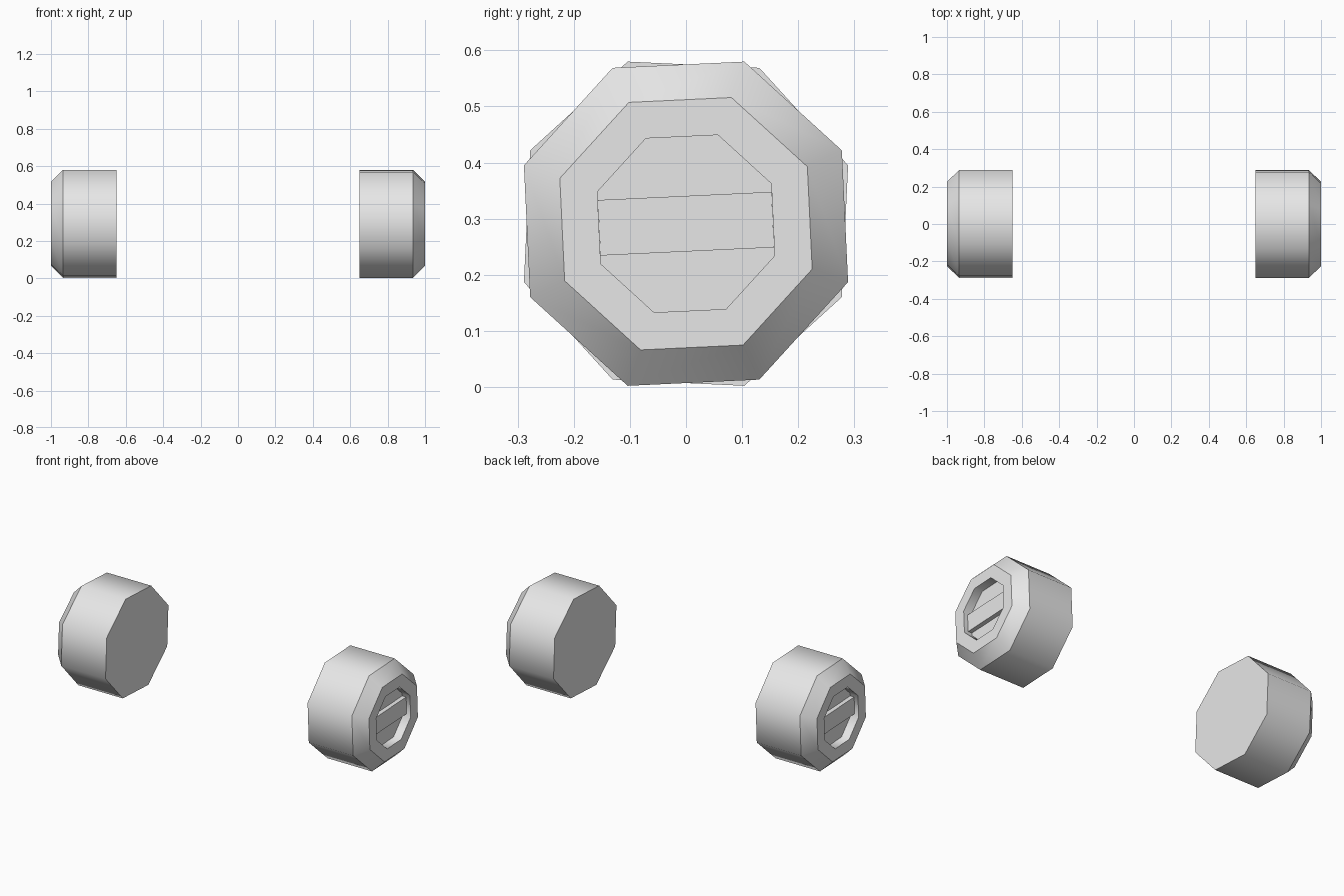
import bpy, bmesh, math
from mathutils import Matrix

cube = bpy.data.objects.get("Cube")
if cube:
    bpy.data.objects.remove(cube, do_unlink=True)

SIDES = 8
TILT = math.radians(2.7)      # slight roll of each wheel about its axle
CENTRE_Z = 0.291
RECESS_X = 0.95               # floor of the hub recess
# (x, radius) from the inner cap, over the tread and bevel, into the recess
PROFILE = [(0.65, 0.307), (0.935, 0.307), (1.0, 0.239), (1.0, 0.168), (RECESS_X, 0.168)]

grey = bpy.data.materials.new("light grey")
grey.use_nodes = True
grey.diffuse_color = (0.8, 0.8, 0.8, 1)
grey.node_tree.nodes["Principled BSDF"].inputs["Base Color"].default_value = (0.8, 0.8, 0.8, 1)


def finish(name, bm, turn):
    """Tilt, lift and turn a part to its side, then link it."""
    place = (Matrix.Rotation(turn, 4, "Z") @ Matrix.Translation((0, 0, CENTRE_Z))
             @ Matrix.Rotation(TILT, 4, "X"))
    bm.transform(place)
    bmesh.ops.recalc_face_normals(bm, faces=bm.faces)
    mesh = bpy.data.meshes.new(name)
    bm.to_mesh(mesh)
    bm.free()
    mesh.materials.append(grey)
    bpy.context.collection.objects.link(bpy.data.objects.new(name, mesh))


def wheel(name, turn):
    bm = bmesh.new()
    angles = [math.tau * (i + 0.5) / SIDES for i in range(SIDES)]
    rings = [[bm.verts.new((x, r * math.cos(a), r * math.sin(a))) for a in angles]
             for x, r in PROFILE]
    for a, b in zip(rings, rings[1:]):
        for i in range(SIDES):
            j = (i + 1) % SIDES
            bm.faces.new((a[i], a[j], b[j], b[i])).smooth = True
    # Inner cap and recess floor
    bm.faces.new(rings[0])
    bm.faces.new(rings[-1])
    # Ring edges stay crisp, the shading runs smoothly around the wheel
    for e in bm.edges:
        if abs(e.verts[0].co.x - e.verts[1].co.x) < 1e-5:
            e.smooth = False
    finish(name, bm, turn)


def hub_bar(name, turn):
    bm = bmesh.new()
    bmesh.ops.create_cube(bm, size=1)
    bmesh.ops.scale(bm, vec=(0.025, 0.31, 0.099), verts=bm.verts)
    bmesh.ops.translate(bm, vec=(RECESS_X + 0.0125, 0, 0), verts=bm.verts)
    finish(name, bm, turn)


# The pair is one wheel turned half way round the upright axis
for side, turn in (("left", 0), ("right", math.pi)):
    wheel(side + "_wheel", turn)
    hub_bar(side + "_hub_bar", turn)
